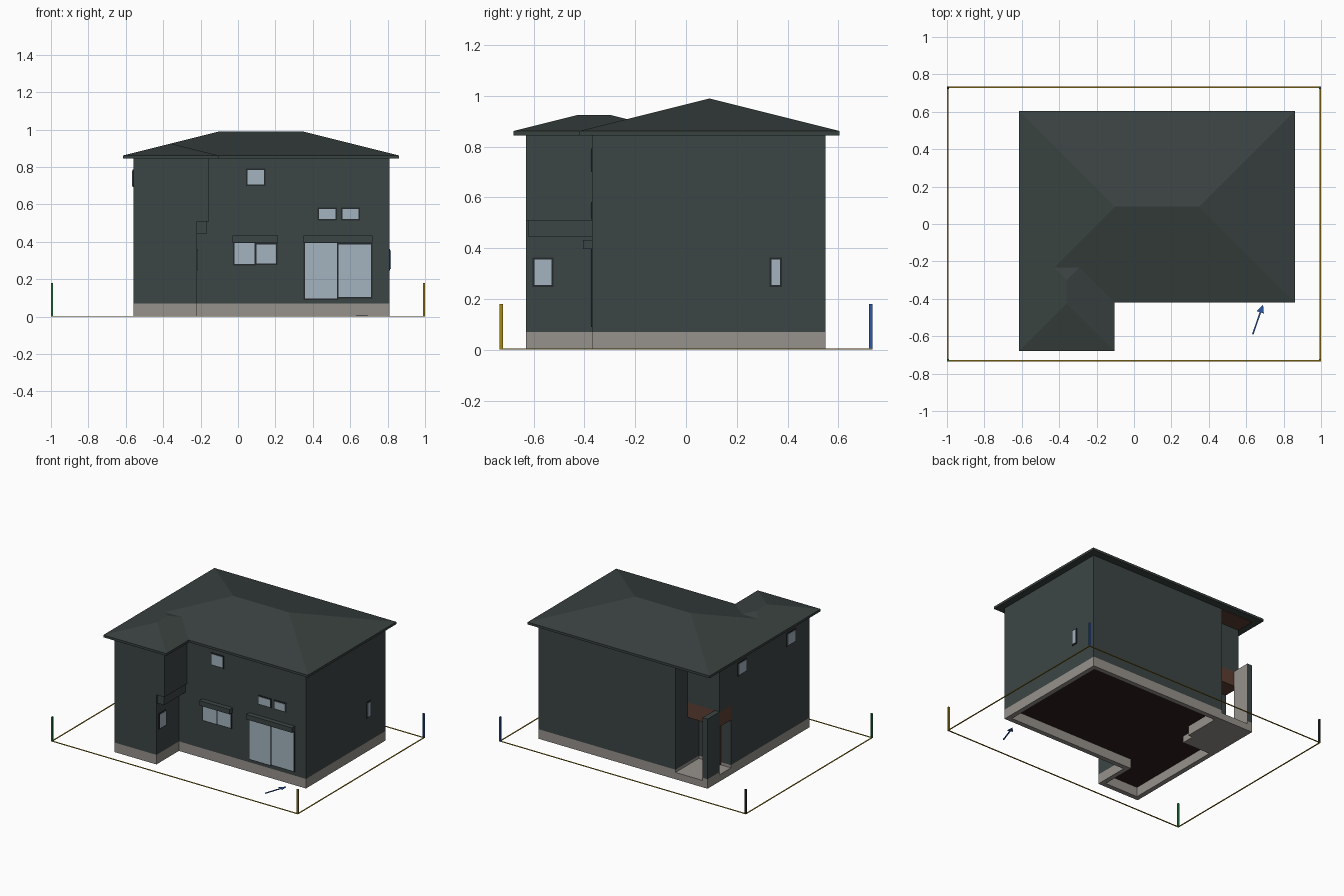
import bpy, math
from mathutils import Vector

if "Cube" in bpy.data.objects:
    bpy.data.objects.remove(bpy.data.objects["Cube"])


def material(name, r, g, b):
    m = bpy.data.materials.new(name)
    lin = [((c / 255 + 0.055) / 1.055) ** 2.4 if c > 10 else c / 255 / 12.92 for c in (r, g, b)]
    m.diffuse_color = (*lin, 1)
    m.use_nodes = True
    m.node_tree.nodes["Principled BSDF"].inputs["Base Color"].default_value = m.diffuse_color
    return m


WALL = material("wall dark green grey", 60, 69, 69)
ROOF = material("roof slate", 57, 66, 64)
STONE = material("foundation grey", 150, 145, 140)
GLASS = material("window glass", 163, 179, 191)
WOOD = material("brown wood", 92, 62, 50)
FLOOR = material("floor underside", 46, 32, 29)
YELLOW = material("boundary yellow", 165, 135, 25)
GREEN = material("post green", 40, 130, 70)
BLUE = material("marker blue", 45, 90, 165)
DARK = material("frame dark", 38, 42, 44)


def mesh(name, verts, faces, mats):
    me = bpy.data.meshes.new(name)
    me.from_pydata(verts, [], faces)
    me.update()
    for m in mats:
        me.materials.append(m)
    ob = bpy.data.objects.new(name, me)
    bpy.context.collection.objects.link(ob)
    return ob


def prism(name, pts, z0, z1, mat, other=None, direction=None):
    """Extruded outline (counter-clockwise); faces along direction get the other material."""
    n = len(pts)
    verts = [(x, y, z) for z in (z0, z1) for x, y in pts]
    faces = [list(range(n))[::-1], list(range(n, 2 * n))]
    faces += [(i, (i + 1) % n, (i + 1) % n + n, i + n) for i in range(n)]
    ob = mesh(name, verts, faces, [mat] + ([other] if other else []))
    if other:
        for p in ob.data.polygons:
            if p.normal.dot(Vector(direction)) > 0.9:
                p.material_index = 1
    return ob


def box(name, x0, x1, y0, y1, z0, z1, mat, other=None, direction=None):
    return prism(name, [(x0, y0), (x1, y0), (x1, y1), (x0, y1)], z0, z1, mat, other, direction)


def foundation_ring(name, pts, t, h, mat):
    """Open kerb following a right-angled outline."""
    n = len(pts)
    inner = []
    for i in range(n):
        p, a, b = (Vector(pts[k % n]) for k in (i, i - 1, i + 1))
        d1, d2 = (p - a).normalized(), (b - p).normalized()
        inner.append(p + t * (Vector((-d1.y, d1.x)) + Vector((-d2.y, d2.x))))
    verts = [(p[0], p[1], z) for loop in (pts, inner) for z in (0, h) for p in loop]
    faces = []
    for i in range(n):
        j = (i + 1) % n
        faces += [(i, j, j + n, i + n),
                  (j + 2 * n, i + 2 * n, i + 3 * n, j + 3 * n),
                  (j, i, i + 2 * n, j + 2 * n)]
    return mesh(name, verts, faces, [mat])


def hip_roof(name, x0, x1, y0, y1, slope=0.25, z0=0.845, z1=0.862):
    """Hipped roof over a thin eave slab; the ridge runs along the longer side."""
    half = min(x1 - x0, y1 - y0) / 2
    corners = [(x0, y0), (x1, y0), (x1, y1), (x0, y1)]
    verts = [(x, y, z) for z in (z0, z1) for x, y in corners]
    zr = z1 + half * slope
    verts += [(x0 + half, y0 + half, zr), (x1 - half, y1 - half, zr)]
    faces = [(3, 2, 1, 0)] + [(i, (i + 1) % 4, (i + 1) % 4 + 4, i + 4) for i in range(4)]
    if x1 - x0 > y1 - y0:
        faces += [(4, 5, 9, 8), (5, 6, 9), (6, 7, 8, 9), (7, 4, 8)]
    else:
        faces += [(4, 5, 8), (5, 6, 9, 8), (6, 7, 9), (7, 4, 8, 9)]
    return mesh(name, verts, faces, [ROOF])


def window(name, side, wall, a0, a1, z0, z1):
    """Glass plate over a thin dark frame on a wall facing -y, +x or -x."""
    for part, m, t, mat in (("frame", 0.008, 0.004, DARK), ("glass", 0, 0.007, GLASS)):
        lo, hi = a0 - m, a1 + m
        out = wall + (t if side == "right" else -t)
        d0, d1 = min(wall, out), max(wall, out)
        if side == "front":
            box(name + "_" + part, lo, hi, d0, d1, z0 - m, z1 + m, mat)
        else:
            box(name + "_" + part, d0, d1, lo, hi, z0 - m, z1 + m, mat)


# Foundation and storeys
ground = [(-.56, -.63), (-.22, -.63), (-.22, -.37), (.81, -.37),
          (.81, .55), (-.30, .55), (-.30, .28), (-.56, .28)]
upper = [(-.56, -.63), (-.155, -.63), (-.155, -.37), (.81, -.37),
         (.81, .55), (-.30, .55), (-.30, .41), (-.56, .41)]
foundation_ring("foundation", ground, 0.035, 0.07, STONE)
prism("ground_floor_walls", ground, 0.07, 0.51, WALL, FLOOR, (0, 0, -1))
prism("upper_floor_walls", upper, 0.51, 0.85, WALL)
box("overhang_band", -.23, -.165, -.62, -.36, 0.445, 0.51, WALL)

# Roofs
hip_roof("main_roof", -.615, .86, -.42, .605)
hip_roof("wing_roof", -.615, -.105, -.68, -.045)

# Porch in the back left corner
box("porch_slab", -.56, -.30, .15, .55, 0, 0.05, STONE)
box("porch_lintel", -.56, -.30, .28, .41, 0.40, 0.51, WOOD)
box("porch_upper_soffit", -.56, -.30, .41, .55, 0.840, 0.846, WOOD)
box("porch_fin_base", -.56, -.52, .41, .55, 0.05, 0.07, STONE)
box("porch_fin_wall", -.56, -.52, .41, .55, 0.07, 0.51, WALL, STONE, (1, 0, 0))
box("front_door", -.48, -.35, .28, .287, 0.05, 0.38, WOOD)

# Windows
for i, (side, wall, a0, a1, z0, z1) in enumerate([
        ("front", -.37, .05, .138, .708, .785),
        ("front", -.37, .432, .522, .522, .575),
        ("front", -.37, .56, .645, .522, .575),
        ("front", -.37, -.02, .088, .282, .395),
        ("front", -.37, .098, .202, .284, .385),
        ("front", -.37, .358, .528, .098, .395),
        ("front", -.37, .536, .712, .104, .385),
        ("right", -.22, -.597, -.53, .255, .355),
        ("right", .81, .337, .37, .255, .355),
        ("left", -.56, .105, .195, .70, .78),
        ("left", -.56, -.46, -.37, .70, .78)]):
    window("window_%d" % (i + 1), side, wall, a0, a1, z0, z1)

# Shutter boxes over the large windows
box("small_shutter_box", -.03, .215, -.405, -.37, .397, .433, WALL)
box("large_shutter_box", .35, .72, -.405, -.37, .397, .433, WALL)

# Plot boundary lines and corner posts
for s, side in ((-1, "front"), (1, "back")):
    box(side + "_boundary", -1, 1, s * .73 - .004, s * .73 + .004, 0, .004, YELLOW)
for s, side in ((-1, "left"), (1, "right")):
    box(side + "_boundary", s * .996 - .004, s * .996 + .004, -.73, .73, 0, .004, YELLOW)
for name, sx, sy, mat in (("front_left", -1, -1, GREEN), ("front_right", 1, -1, YELLOW),
                          ("back_right", 1, 1, BLUE), ("back_left", -1, 1, DARK)):
    x, y = sx * .994, sy * .728
    box(name + "_post", x - .006, x + .006, y - .006, y + .006, 0, .18, mat)

# Flat arrow on the ground pointing at the house
tail, tip = Vector((.635, -.59)), Vector((.69, -.43))
d = (tip - tail).normalized()
side = Vector((-d.y, d.x))
neck = tip - d * .045
outline = [tail - side * .004, neck - side * .004, neck - side * .02, tip,
           neck + side * .02, neck + side * .004, tail + side * .004]
prism("arrow", [tuple(p) for p in outline], 0, .005, BLUE)
